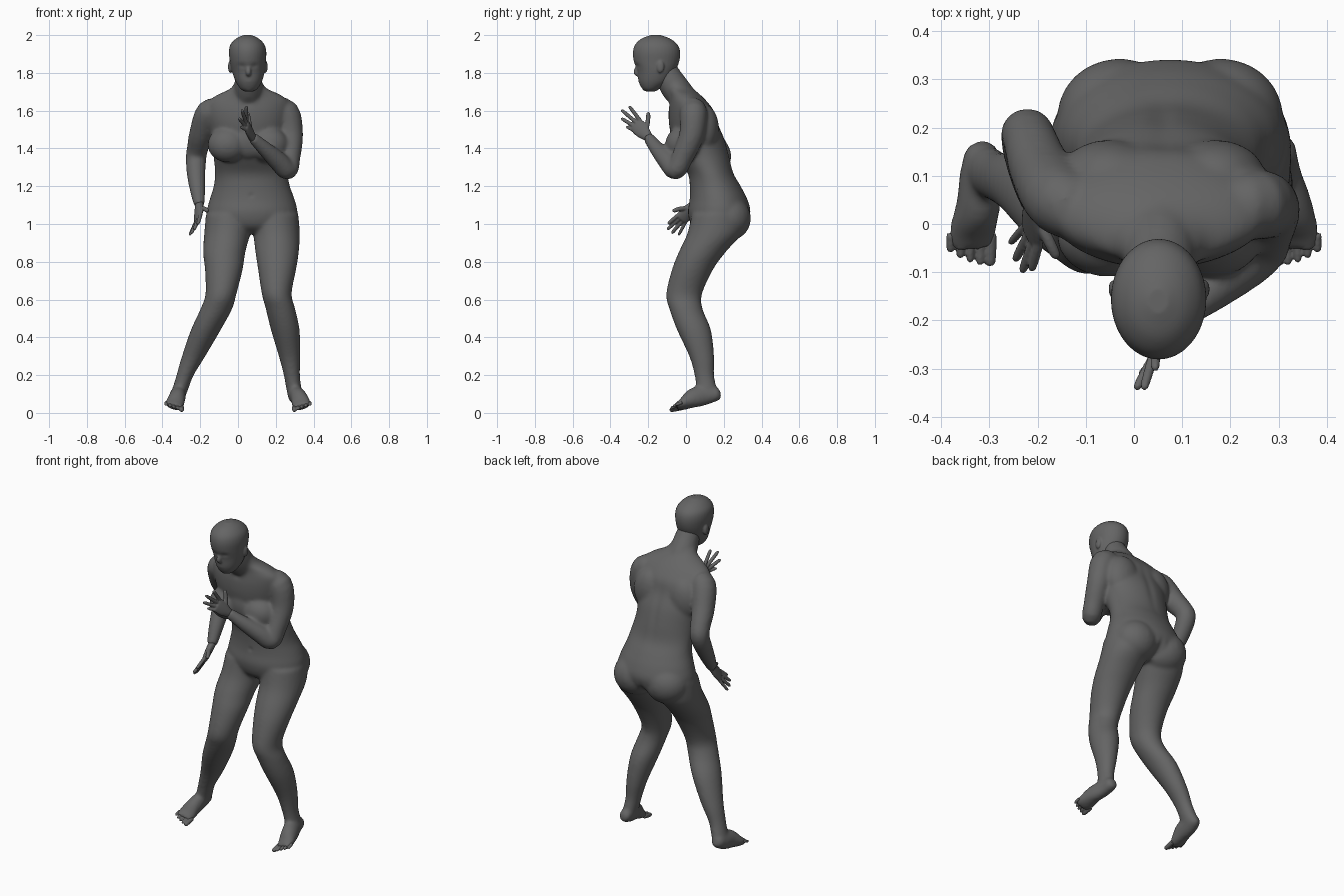
import bpy, bmesh, math
from mathutils import Vector, Matrix

cube = bpy.data.objects.get("Cube")
if cube:
    bpy.data.objects.remove(cube, do_unlink=True)

GREY = (0.13, 0.13, 0.13, 1)
skin = bpy.data.materials.new("dark_grey_skin")
skin.use_nodes = True
skin.diffuse_color = GREY
skin.node_tree.nodes["Principled BSDF"].inputs["Base Color"].default_value = GREY


def spline(stations, steps=4):
    """Smooth curve through stations of any number of values."""
    s = [stations[0]] + list(stations) + [stations[-1]]
    out = []
    for i in range(1, len(s) - 2):
        for k in range(steps):
            t = k / steps
            out.append([
                (2 * b + (c - a) * t + (2 * a - 5 * b + 4 * c - d) * t * t
                 + (3 * b - a - 3 * c + d) * t ** 3) / 2
                for a, b, c, d in zip(s[i - 1], s[i], s[i + 1], s[i + 2])])
    out.append(list(stations[-1]))
    return out


def loft(bm, stations, side=None, n=24):
    """Skin ellipses (x, y, z, half width, half depth); level unless a side direction is given."""
    pts = spline(stations)
    rings = []
    for i, (x, y, z, a, b) in enumerate(pts):
        u, v = Vector((1, 0, 0)), Vector((0, 1, 0))
        if side is not None:
            ahead = Vector(pts[min(i + 1, len(pts) - 1)][:3])
            tangent = (ahead - Vector(pts[max(i - 1, 0)][:3])).normalized()
            u = (side - tangent * side.dot(tangent)).normalized()
            v = tangent.cross(u)
        ring = []
        for k in range(n):
            ang = math.tau * k / n
            ring.append(bm.verts.new(Vector((x, y, z)) + u * a * math.cos(ang) + v * b * math.sin(ang)))
        rings.append(ring)
    faces = [bm.faces.new(rings[0]), bm.faces.new(rings[-1])]
    for lower, upper in zip(rings, rings[1:]):
        for k in range(n):
            j = (k + 1) % n
            faces.append(bm.faces.new((lower[k], lower[j], upper[j], upper[k])))
    bmesh.ops.recalc_face_normals(bm, faces=faces)


def tube(bm, stations, side=Vector((1, 0, 0)), n=16):
    loft(bm, [(x, y, z, r, r) for x, y, z, r in stations], side, n)


def digit(bm, base, tip, r, bend=Vector()):
    """Rounded finger or toe."""
    base, tip = Vector(base), Vector(tip)
    spots = ((0, 1), (0.5, 1), (0.9, 0.85), (1, 0.35))
    tube(bm, [(*(base.lerp(tip, t) + bend * t * (1 - t)), r * w) for t, w in spots],
         Vector((0.9, 0.3, 0.2)), 10)


def ball(bm, centre, size):
    m = Matrix.Translation(centre) @ Matrix.Diagonal((*size, 1))
    bmesh.ops.create_uvsphere(bm, u_segments=24, v_segments=16, radius=1, matrix=m)


def finish(bm, name, voxel, smooth, dents=()):
    """Fuse the overlapping volumes, soften them, then press in the dents."""
    mesh = bpy.data.meshes.new(name)
    bm.to_mesh(mesh)
    bm.free()
    obj = bpy.data.objects.new(name, mesh)
    bpy.context.collection.objects.link(obj)
    bpy.ops.object.select_all(action='DESELECT')
    bpy.context.view_layer.objects.active = obj
    obj.select_set(True)
    fuse = obj.modifiers.new("fuse", 'REMESH')
    fuse.mode = 'VOXEL'
    fuse.voxel_size = voxel
    soften = obj.modifiers.new("soften", 'SMOOTH')
    soften.factor = 0.5
    soften.iterations = smooth
    bpy.ops.object.convert(target='MESH')
    mesh = obj.data
    for centre, size, push in dents:
        for v in mesh.vertices:
            d = sum(((p - c) / s) ** 2 for p, c, s in zip(v.co, centre, size))
            if d < 6:
                v.co += Vector(push) * math.exp(-d)
    mesh.materials.clear()
    mesh.materials.append(skin)
    bpy.ops.object.shade_smooth()


# Torso and neck
body = bmesh.new()
loft(body, [
    (.07, .16, .95, .09, .08), (.075, .17, .99, .215, .14), (.075, .176, 1.06, .24, .166),
    (.075, .172, 1.13, .225, .153), (.073, .155, 1.2, .202, .135), (.07, .13, 1.27, .192, .121),
    (.06, .09, 1.36, .19, .14), (.055, .065, 1.45, .2, .14), (.05, .04, 1.53, .215, .13),
    (.05, .028, 1.6, .225, .12), (.055, .012, 1.65, .212, .098), (.058, -.005, 1.685, .165, .08),
    (.057, -.03, 1.715, .1, .07), (.055, -.055, 1.745, .076, .066)], n=40)
tube(body, [(.055, .01, 1.63, .075), (.055, -.05, 1.71, .077), (.055, -.085, 1.765, .072),
            (.053, -.113, 1.825, .062)])

# Chest, shoulder blades and seat
for x in (-.055, .162):
    ball(body, (x, -.024, 1.42), (.106, .086, .094))
    ball(body, (x + .005, .1, 1.5), (.105, .075, .13))
ball(body, (.055, -.025, 1.45), (.11, .065, .11))
for x in (-.03, .18):
    ball(body, (x, .222, 1.03), (.13, .122, .12))
ball(body, (.075, .24, 1.05), (.12, .1, .09))

# Arms
LEFT_WRIST, RIGHT_WRIST = (.075, -.2, 1.46), (-.205, .04, 1.1)
tube(body, [(.18, .03, 1.6, .06), (.252, .04, 1.59, .073), (.278, .03, 1.47, .067),
            (.272, -.02, 1.35, .058), (.262, -.055, 1.287, .054), (.215, -.095, 1.33, .052),
            (.14, -.155, 1.4, .04), (*LEFT_WRIST, .029)], Vector((0.3, -1, 0.3)))
tube(body, [(-.08, .02, 1.6, .06), (-.15, .045, 1.59, .072), (-.193, .11, 1.48, .065),
            (-.214, .168, 1.4, .057), (-.222, .185, 1.35, .055), (-.222, .148, 1.27, .05),
            (-.213, .085, 1.17, .04), (*RIGHT_WRIST, .029)])

# Legs: shared height, depth position and half depth, then position and half width per side
LEG = [(1.05, .17, .14), (.95, .15, .143), (.85, .085, .124), (.76, .035, .109), (.63, -.01, .095),
       (.55, .0, .088), (.44, .042, .09), (.3, .083, .066), (.2, .097, .052), (.12, .11, .054),
       (.085, .113, .05)]
LEFT = [(.185, .135), (.203, .124), (.207, .115), (.207, .101), (.205, .079),
        (.225, .078), (.25, .076), (.273, .057), (.285, .043), (.297, .04), (.302, .035)]
RIGHT = [(-.035, .135), (-.056, .123), (-.073, .112), (-.075, .1), (-.09, .082),
         (-.115, .084), (-.17, .079), (-.235, .062), (-.28, .046), (-.307, .042), (-.316, .037)]
for places in (LEFT, RIGHT):
    loft(body, [(x, y, z, a, b) for (z, y, b), (x, a) in zip(LEG, places)], n=28)

# Feet: heels raised, outer edge a little higher, big toe on the inner side
for name, s, heel, back in (("left_toes", 1, .3, .184), ("right_toes", -1, .315, .17)):
    loft(body, [(s * heel, back, .103, .016, .018), (s * heel, back - .017, .1, .034, .036),
                (s * (heel + .004), .105, .095, .041, .053), (s * .323, .04, .079, .045, .053),
                (s * .335, -.015, .047, .05, .031), (s * .338, -.05, .034, .046, .018)],
         Vector((1, 0, s * 0.3)))
    toes = bmesh.new()
    for i in range(5):
        x = .298 + i * .0205
        digit(toes, (s * x, -.02, .028 + i * .007), (s * (x + .001), -.087 + i * i * .0018, .014 + i * .007),
              .0135 if i == 0 else .009)
    finish(toes, name, .004, 2)

finish(body, "body", .009, 11, [
    ((.06, .19, 1.42), (.025, .1, .16), (0, -.006, 0)),      # spine furrow
    ((.075, .31, .97), (.018, .1, .05), (0, -.02, 0)),       # seat cleft
    ((.07, .03, 1.15), (.012, .05, .012), (0, .005, 0)),     # navel
    ((.055, -.06, 1.645), (.02, .05, .02), (0, .008, 0))])   # throat

# Head with nose, lips, brow and ears
head = bmesh.new()
loft(head, [
    (.058, -.187, 1.702, .026, .026), (.058, -.185, 1.718, .047, .048),
    (.057, -.168, 1.755, .07, .083), (.055, -.157, 1.81, .087, .101),
    (.052, -.156, 1.86, .095, .12), (.051, -.156, 1.91, .099, .125), (.05, -.157, 1.95, .09, .112),
    (.05, -.16, 1.982, .06, .075), (.05, -.16, 2.0, .022, .026)], n=36)
tube(head, [(.054, -.25, 1.86, .011), (.055, -.257, 1.83, .012), (.055, -.263, 1.803, .015),
            (.056, -.25, 1.79, .012)])
ball(head, (.057, -.237, 1.757), (.03, .015, .013))
ball(head, (.058, -.21, 1.722), (.027, .022, .02))
for s in (-1, 1):
    ball(head, (.052 + s * .094, -.135, 1.832), (.011, .02, .033))
    ball(head, (.052 + s * .036, -.24, 1.862), (.028, .02, .011))
    ball(head, (.054 + s * .034, -.238, 1.837), (.017, .013, .01))
finish(head, "head", .005, 6, [
    ((.054 + s * .033, -.255, 1.838), (.02, .03, .014), (0, .005, 0)) for s in (-1, 1)])


def hand(name, wrist, first, last, tips, thumb):
    """Flat palm from the wrist to the knuckle row, four fingers and a thumb."""
    bm = bmesh.new()
    wrist, first, last = Vector(wrist), Vector(first), Vector(last)
    across = first - last
    middle = (first + last) / 2
    half = across.length / 2
    back = wrist + (wrist - middle) * 0.25
    loft(bm, [(*back, .022, .02), (*wrist, .026, .021), (*wrist.lerp(middle, .5), half + .008, .019),
              (*middle, half + .009, .014), (*wrist.lerp(middle, 1.1), half, .009)], across)
    for i, tip in enumerate(tips):
        digit(bm, first.lerp(last, i / 3), tip, .0105 if i < 3 else .009)
    digit(bm, wrist.lerp(first, .3), thumb, .0125, across * 0.5)
    finish(bm, name, .004, 2)


hand("left_hand", LEFT_WRIST, (.045, -.243, 1.548), (.045, -.28, 1.497),
     [(.044, -.302, 1.625), (.02, -.343, 1.605), (.004, -.343, 1.56), (.012, -.315, 1.515)],
     (.05, -.2, 1.592))
hand("right_hand", RIGHT_WRIST, (-.198, -.042, 1.047), (-.224, -.002, 1.01),
     [(-.213, -.096, 1.0), (-.232, -.1, .97), (-.247, -.076, .95), (-.257, -.04, .94)],
     (-.16, -.07, 1.067))
